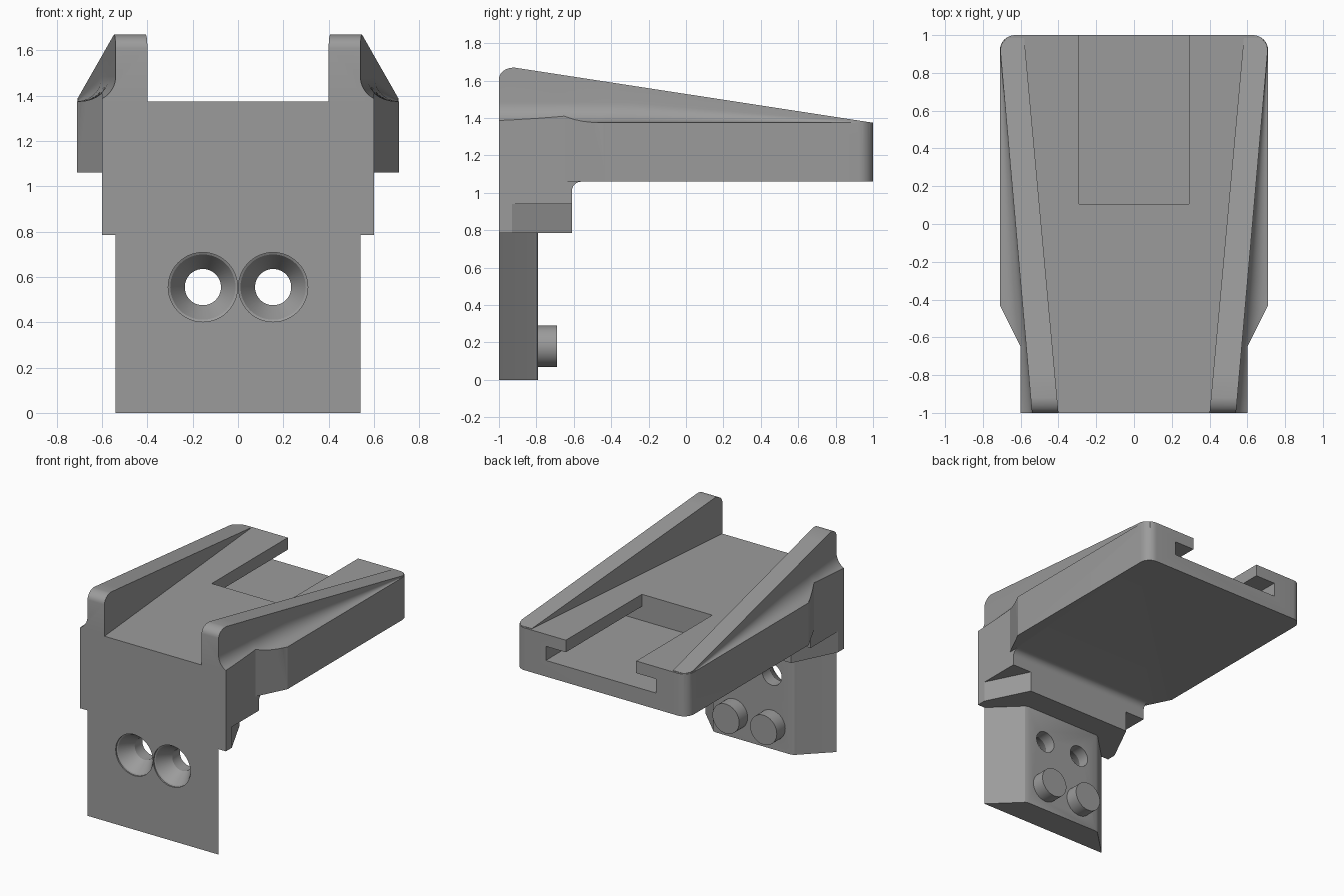
import bpy, bmesh, math
from mathutils import Vector

if "Cube" in bpy.data.objects:
    bpy.data.objects.remove(bpy.data.objects["Cube"])

grey = bpy.data.materials.new("plain_grey")
grey.diffuse_color = (0.33, 0.33, 0.33, 1)
grey.use_nodes = True
grey.node_tree.nodes["Principled BSDF"].inputs["Base Color"].default_value = grey.diffuse_color


def loft(name, rings):
    """Closed solid through matching rings of points."""
    bm = bmesh.new()
    rows = [[bm.verts.new(p) for p in r] for r in rings]
    n = len(rows[0])
    for a, b in zip(rows, rows[1:]):
        for i in range(n):
            j = (i + 1) % n
            bm.faces.new((a[i], a[j], b[j], b[i]))
    bm.faces.new(rows[0])
    bm.faces.new(rows[-1])
    bmesh.ops.recalc_face_normals(bm, faces=bm.faces)
    me = bpy.data.meshes.new(name)
    bm.to_mesh(me)
    bm.free()
    me.materials.append(grey)
    ob = bpy.data.objects.new(name, me)
    bpy.context.collection.objects.link(ob)
    return ob


def plan(name, pts, z0, z1):
    """Half outline (x >= 0, front to back), mirrored and extruded in z."""
    full = pts + [(-x, y) for x, y in reversed(pts)]
    return loft(name, [[(x, y, z) for x, y in full] for z in (z0, z1)])


def turned(name, x, z, steps, n=48):
    """Round solid along y from (y, radius) steps."""
    ang = [2 * math.pi * i / n for i in range(n)]
    return loft(name, [[(x + r * math.cos(a), y, z + r * math.sin(a)) for a in ang]
                       for y, r in steps])


def combine(target, tool, op):
    m = target.modifiers.new(op, 'BOOLEAN')
    m.operation, m.object, m.solver = op, tool, 'EXACT'
    bpy.context.view_layer.objects.active = target
    bpy.ops.object.modifier_apply(modifier=m.name)
    bpy.data.objects.remove(tool)


DECK, R = 1.375, 0.08


def side(y):
    """Half width of the deck."""
    if y <= -0.65:
        return 0.6
    if y < -0.43:
        return 0.6 + 0.11 * (y + 0.65) / 0.22
    if y <= 1 - R:
        return 0.71
    return 0.71 - R + math.sqrt(max(0, R * R - (y - 1 + R) ** 2))


def rail_top(y):
    if y < -0.92:
        return 1.61 + 0.06 * math.sqrt(max(0, 1 - ((y + 0.92) / 0.08) ** 2))
    return DECK + 0.295 * (1 - y) / 1.92


def rail_section(y):
    """Rail cross-section with a hollow fillet down to the deck edge."""
    inner = 0.4 + 0.0914 * (y + 1)
    outer = min(0.54 + 0.0875 * (y + 1), side(y) - 0.002)
    top, gap = rail_top(y), side(y) - outer
    r = min(0.11, (top - DECK) * 0.9)
    if y >= -0.43:
        r = min(r, gap)
    w = min(r, gap)
    pts = [(inner, DECK - 0.05), (inner, top), (outer, top)]
    for i in range(9):
        t = w * (i / 8) ** 2
        pts.append((outer + t, DECK + r - math.sqrt(max(0, r * r - (r - t) ** 2))))
    pts.append((outer + w, DECK - 0.05))
    return [(x, y, z) for x, z in pts]


# Deck with rounded back corners
corner = [(0.71 - R + R * math.cos(a), 1 - R + R * math.sin(a))
          for a in [math.pi / 2 * i / 8 for i in range(9)]]
body = plan("bracket_body", [(0.6, -1), (0.6, -0.65), (0.71, -0.43)] + corner, 1.06, DECK)

# Neck under the front of the deck, with a fillet at its back
neck = [(-1, 0.94), (-0.61, 0.94), (-0.61, 1.01)]
neck += [(-0.56 - 0.05 * math.cos(a), 1.01 + 0.05 * math.sin(a))
         for a in [math.pi / 2 * i / 6 for i in range(1, 7)]]
neck += [(-0.56, 1.1), (-1, 1.1)]
combine(body, loft("neck", [[(x, y, z) for y, z in neck] for x in (-0.6, 0.6)]), 'UNION')

# Tapered foot of the neck, then the dovetail plate
combine(body, plan("neck_foot", [(0.6, -1), (0.6, -0.93), (0.44, -0.61)], 0.785, 0.96), 'UNION')
combine(body, plan("plate", [(0.54, -1), (0.35, -0.815), (0.335, -0.798), (0.31, -0.79)],
                   0, 0.82), 'UNION')

# Sloping side rails
stations = [-0.92 - 0.08 * math.cos(math.pi / 2 * i / 6) for i in range(7)]
stations += [-0.8, -0.72, -0.65, -0.6, -0.55, -0.5, -0.46, -0.43, -0.3, -0.1,
             0.1, 0.3, 0.5, 0.7, 0.85, 0.92, 0.95, 0.985]
for s in (1, -1):
    rings = [[(s * x, y, z) for x, y, z in rail_section(y)] for y in stations]
    combine(body, loft("rail", rings), 'UNION')

# T-shaped slot open at the back
slot = [(0.455, 1.18), (0.455, 1.285), (0.29, 1.285), (0.29, 1.5)]
slot += [(-x, z) for x, z in reversed(slot)]
combine(body, loft("slot", [[(x, y, z) for x, z in slot] for y in (0.105, 1.1)]), 'DIFFERENCE')

# Countersunk screw holes and round pegs
for s in (1, -1):
    combine(body, turned("screw_hole", 0.155 * s, 0.555,
                         [(-1.05, 0.153), (-0.99, 0.153), (-0.985, 0.144),
                          (-0.88, 0.08), (-0.7, 0.08)]), 'DIFFERENCE')
    combine(body, turned("peg", 0.155 * s, 0.18, [(-0.85, 0.11), (-0.69, 0.11)]), 'UNION')

# Smooth curved areas, keep crisp edges
bpy.ops.object.select_all(action='DESELECT')
body.select_set(True)
bpy.context.view_layer.objects.active = body
bpy.ops.object.shade_smooth_by_angle(angle=math.radians(25))
